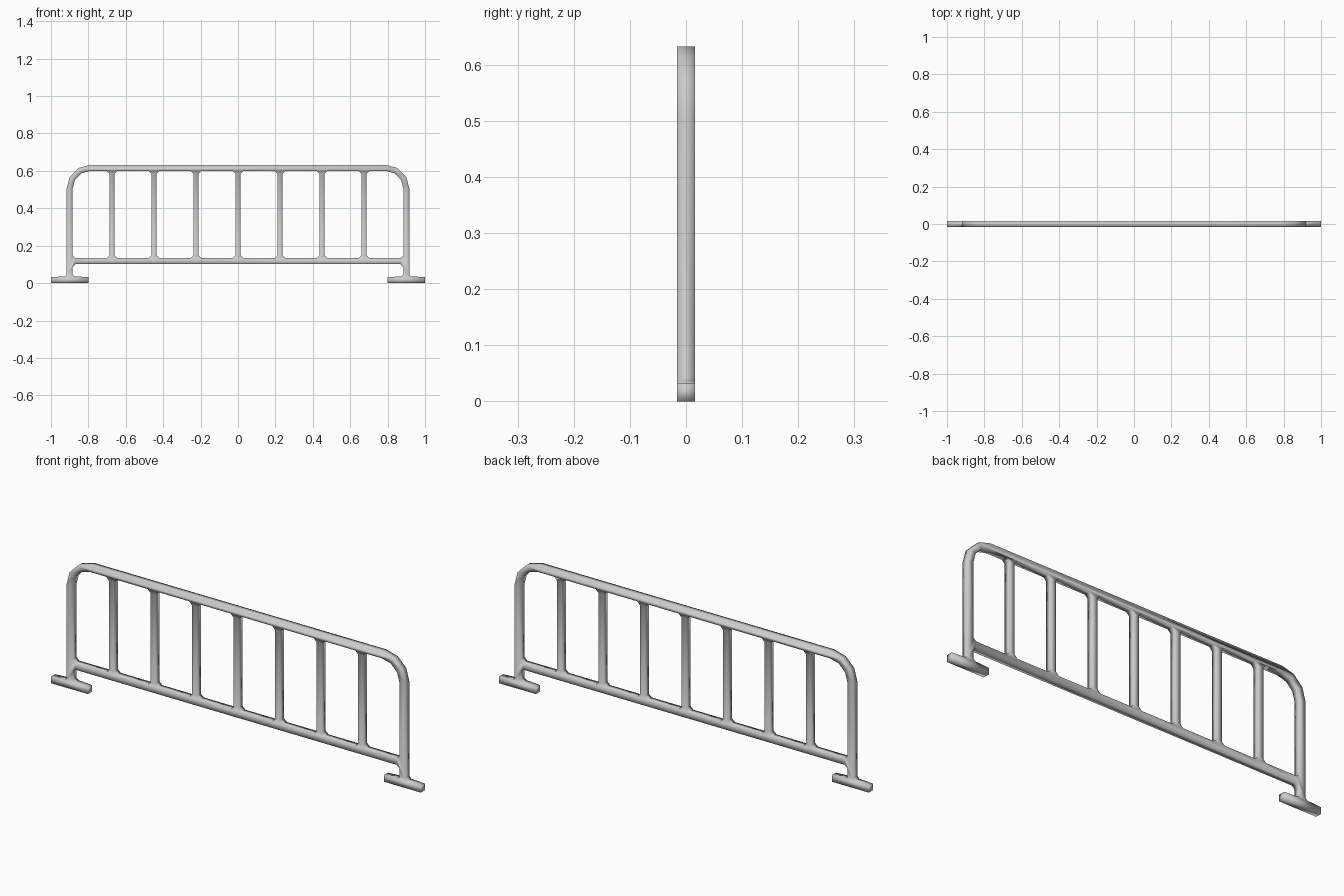
import bpy, bmesh
from math import sin, cos, pi

if "Cube" in bpy.data.objects:
    bpy.data.objects.remove(bpy.data.objects["Cube"])

R = 0.016            # half thickness of the frame
LEG, TOP, RAIL = 0.90, 0.616, 0.117
BAR, GAP = 0.0135, 0.2245
C = 0.015            # small weld chamfer


def mirrored(pts):
    return [(-x, z) for x, z in reversed(pts)]


def arc(cx, cz, r, steps=3):
    return [(cx + r * cos(k * pi / 2 / steps), cz + r * sin(k * pi / 2 / steps))
            for k in range(steps + 1)]


def window(x0, x1, z0, z1):
    """Opening between two bars, with chamfered corners."""
    return [(x0 + C, z0), (x1 - C, z0), (x1, z0 + C), (x1, z1 - C),
            (x1 - C, z1), (x0 + C, z1), (x0, z1 - C), (x0, z0 + C)]


# Outer silhouette: rail underside, leg, foot, rounded corner, top
cx, cz = LEG - 0.11, TOP - 0.11
right = [(LEG - R - C, RAIL - R), (LEG - R, RAIL - R - C), (LEG - R, 0.046),
         (LEG - R - 0.012, 0.036), (0.8, 0.032), (0.8, 0), (1.0, 0), (1.0, 0.032),
         (LEG + R + 0.010, 0.036), (LEG + R, 0.046)] + arc(cx, cz, 0.11 + R)
loops = [right + mirrored(right)]

# Inner openings
z0, z1 = RAIL + R, TOP - R
for i in range(-3, 3):
    loops.append(window(i * GAP + BAR, (i + 1) * GAP - BAR, z0, z1))
xb, xe = 3 * GAP + BAR, LEG - R
end = [(xb + C, z0), (xe - C, z0), (xe, z0 + C)] + arc(cx, cz, 0.11 - R) \
    + [(xb + C, z1), (xb, z1 - C), (xb, z0 + C)]
loops += [end, mirrored(end)]

# Fill the flat profile and give it its depth
cu = bpy.data.curves.new("rack_profile", 'CURVE')
cu.dimensions = '2D'
cu.fill_mode = 'BOTH'
cu.extrude = R
for pts in loops:
    sp = cu.splines.new('POLY')
    sp.points.add(len(pts) - 1)
    for p, (x, z) in zip(sp.points, pts):
        p.co = (x, z, 0, 1)
    sp.use_cyclic_u = True
ob = bpy.data.objects.new("barrier_frame", cu)
bpy.context.collection.objects.link(ob)
ob.rotation_euler = (pi / 2, 0, 0)
bpy.context.view_layer.objects.active = ob
ob.select_set(True)
bpy.ops.object.convert(target='MESH')
ob = bpy.context.object

# Weld the sides to the faces so the square bars shade softly
bm = bmesh.new()
bm.from_mesh(ob.data)
bmesh.ops.remove_doubles(bm, verts=bm.verts, dist=0.0005)
bmesh.ops.recalc_face_normals(bm, faces=bm.faces)
for e in bm.edges:
    e.smooth = True
for f in bm.faces:
    f.smooth = True
bm.to_mesh(ob.data)
bm.free()
